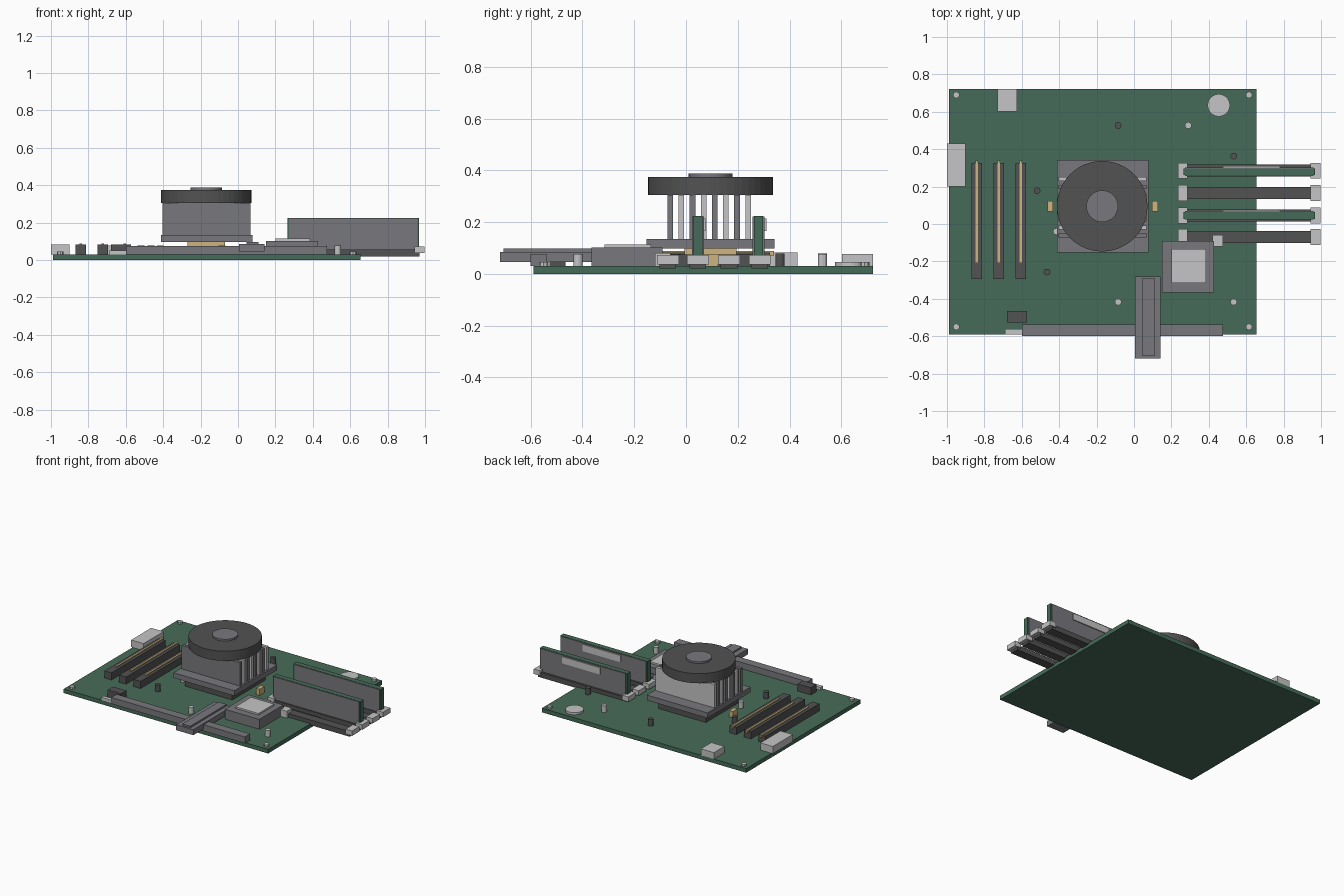
import bpy
import bmesh
import math


def material(name, rgb):
    m = bpy.data.materials.new(name)
    m.diffuse_color = (*rgb, 1.0)
    return m


GREEN = material("board green", (0.061, 0.148, 0.100))
DARK = material("dark plastic", (0.085, 0.085, 0.085))
GREY = material("mid grey metal", (0.190, 0.185, 0.205))
LIGHT = material("light grey", (0.560, 0.560, 0.570))
GOLD = material("gold contacts", (0.610, 0.460, 0.210))


def finish(name, bm, mat):
    mesh = bpy.data.meshes.new(name)
    bm.to_mesh(mesh)
    bm.free()
    mesh.materials.append(mat)
    ob = bpy.data.objects.new(name, mesh)
    bpy.context.collection.objects.link(ob)
    return ob


def box(name, x0, x1, y0, y1, z0, z1, mat):
    bm = bmesh.new()
    bmesh.ops.create_cube(bm, size=1)
    for v in bm.verts:
        v.co.x = x0 if v.co.x < 0 else x1
        v.co.y = y0 if v.co.y < 0 else y1
        v.co.z = z0 if v.co.z < 0 else z1
    return finish(name, bm, mat)


def disc(name, x, y, r, z0, z1, mat, sides=12):
    bm = bmesh.new()
    bmesh.ops.create_cone(bm, cap_ends=True, segments=sides, radius1=r, radius2=r, depth=z1 - z0)
    bmesh.ops.translate(bm, verts=bm.verts, vec=(x, y, (z0 + z1) / 2))
    return finish(name, bm, mat)


# Circuit board
T = 0.03
box("circuit_board", -0.99, 0.655, -0.59, 0.722, 0, T, GREEN)

# Corner screws
for x in (-0.95, 0.615):
    for y in (-0.55, 0.69):
        disc("corner_screw", x, y, 0.018, T, 0.045, LIGHT, 8)

# Rear and side ports, coin battery
box("side_port", -1.0, -0.9, 0.2, 0.43, T, 0.082, LIGHT)
box("rear_port", -0.73, -0.625, 0.602, 0.722, T, 0.077, LIGHT)
disc("coin_battery", 0.453, 0.635, 0.06, T, 0.046, LIGHT, 24)

# Expansion slots with contact strips
for x in (-0.84, -0.723, -0.606):
    box("expansion_slot", x - 0.028, x + 0.028, -0.295, 0.325, T, 0.082, DARK)
    box("slot_contacts", x - 0.007, x + 0.007, -0.205, 0.34, 0.07, 0.089, GOLD)

# Processor, socket and cooler base
CX, CY = -0.17, 0.095
box("processor_socket", CX - 0.19, CX + 0.19, CY - 0.19, CY + 0.19, T, 0.074, DARK)
box("processor", CX - 0.1, CX + 0.1, CY - 0.1, CY + 0.1, 0.074, 0.098, GOLD)
box("cooler_base", -0.412, 0.077, -0.152, 0.341, 0.097, 0.135, GREY)

# Cooler fins, alternating metals
for i in range(8):
    y = -0.061 + i * 0.043
    box("cooler_fin", -0.404, 0.068, y - 0.011, y + 0.011, 0.135, 0.305, LIGHT if i % 2 else GREY)

# Fan and hub
disc("fan", CX, CY, 0.242, 0.305, 0.375, DARK, 48)
disc("fan_hub", CX, CY, 0.085, 0.375, 0.388, GREY, 32)

# Gold retention clips
for x in (-0.448, 0.112):
    box("gold_clip", x - 0.015, x + 0.015, CY - 0.028, CY + 0.028, T, 0.075, GOLD)

# Memory slots with end clips
for y in (0.285, 0.166, 0.046, -0.07):
    box("memory_slot", 0.26, 0.97, y - 0.032, y + 0.032, 0.02, 0.057, DARK)
    for x in (0.235, 0.945):
        box("memory_clip", x, x + 0.052, y - 0.042, y + 0.042, 0.037, 0.073, LIGHT)

# Memory modules with chip covers and label
for y in (0.28, 0.046):
    box("memory_module", 0.264, 0.967, y - 0.018, y + 0.018, 0.05, 0.224, GREEN)
    for s in (-1, 1):
        a, b = sorted((y + s * 0.016, y + s * 0.023))
        box("memory_cover", 0.273, 0.959, a, b, 0.05, 0.222, GREY)
    box("memory_label", 0.475, 0.78, y + 0.022, y + 0.030, 0.165, 0.214, LIGHT)

# Chipset with light top plate
box("chipset", 0.15, 0.428, -0.366, -0.09, T, 0.102, GREY)
box("chipset_plate", 0.2, 0.385, -0.315, -0.135, 0.1, 0.114, LIGHT)
box("small_block", 0.42, 0.477, -0.12, -0.06, T, 0.08, LIGHT)

# Front connector bar with crossing cable plug
box("front_bar", -0.6, 0.475, -0.6, -0.538, T, 0.076, GREY)
box("cable_plug", 0.005, 0.143, -0.718, -0.28, 0.045, 0.085, GREY)
box("cable_ridge", 0.045, 0.11, -0.705, -0.288, 0.085, 0.097, GREY)
box("dark_header", -0.68, -0.573, -0.527, -0.465, T, 0.082, DARK)
box("light_header", -0.69, -0.6, -0.59, -0.562, T, 0.05, LIGHT)

# Capacitors
for x, y in ((-0.085, 0.527), (-0.518, 0.178), (-0.465, -0.257), (0.533, 0.363)):
    disc("dark_capacitor", x, y, 0.018, T, 0.078, DARK)
for x, y in ((0.29, 0.527), (-0.085, -0.417), (0.533, -0.417), (-0.415, -0.04)):
    disc("light_capacitor", x, y, 0.018, T, 0.077, LIGHT)
